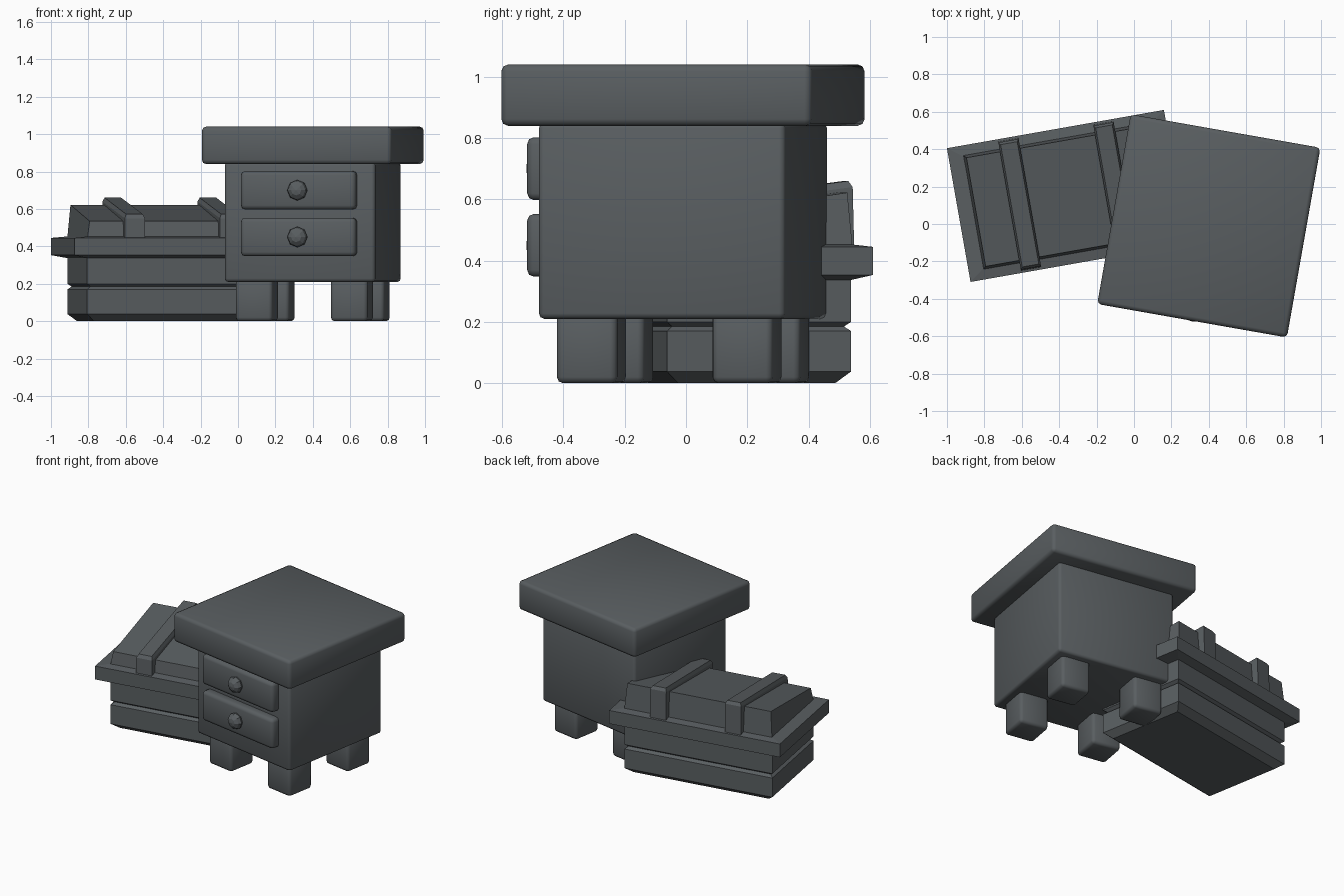
import bpy, bmesh, math
from mathutils import Matrix

cube = bpy.data.objects.get("Cube")
if cube:
    bpy.data.objects.remove(cube, do_unlink=True)

grey = bpy.data.materials.new("slate_grey")
grey.use_nodes = True
colour = (0.10, 0.112, 0.119, 1)
grey.diffuse_color = colour
grey.node_tree.nodes["Principled BSDF"].inputs["Base Color"].default_value = colour

# Each piece of furniture has its own turned frame
DESK = Matrix.Translation((0.4, -0.01, 0)) @ Matrix.Rotation(math.radians(-10), 4, 'Z')
CHEST = Matrix.Translation((-0.357, 0.15, 0)) @ Matrix.Rotation(math.radians(10), 4, 'Z')


def add_object(name, bm, frame):
    bmesh.ops.recalc_face_normals(bm, faces=bm.faces)
    mesh = bpy.data.meshes.new(name)
    bm.to_mesh(mesh)
    bm.free()
    mesh.materials.append(grey)
    obj = bpy.data.objects.new(name, mesh)
    bpy.context.collection.objects.link(obj)
    obj.matrix_world = frame
    return obj


def smooth(obj, angle):
    bpy.ops.object.select_all(action='DESELECT')
    obj.select_set(True)
    bpy.context.view_layer.objects.active = obj
    bpy.ops.object.shade_smooth_by_angle(angle=math.radians(angle))


def box(name, frame, centre, size, bevel):
    bm = bmesh.new()
    bmesh.ops.create_cube(bm, size=1)
    bmesh.ops.scale(bm, vec=size, verts=bm.verts)
    bmesh.ops.translate(bm, vec=centre, verts=bm.verts)
    bmesh.ops.bevel(bm, geom=bm.edges[:], offset=bevel, segments=2,
                    profile=0.5, affect='EDGES')
    obj = add_object(name, bm, frame)
    smooth(obj, 50)
    return obj


def loft(name, frame, levels, x=0):
    """Stack rectangles: (half length, half depth, front z, back z)."""
    bm = bmesh.new()
    rings = []
    for a, b, front, back in levels:
        rings.append([bm.verts.new(p) for p in (
            (x - a, -b, front), (x + a, -b, front), (x + a, b, back), (x - a, b, back))])
    for low, high in zip(rings, rings[1:]):
        for i in range(4):
            j = (i + 1) % 4
            bm.faces.new((low[i], low[j], high[j], high[i]))
    bm.faces.new(rings[0][::-1])
    bm.faces.new(rings[-1])
    return add_object(name, bm, frame)


# Bedside table: top, cabinet and legs
box("table_top", DESK, (0, 0, 0.94), (1.03, 1.03, 0.2), 0.022)
box("cabinet", DESK, (0, 0, 0.53), (0.817, 0.817, 0.64), 0.018)
for side, sx in (("right", -1), ("left", 1)):
    for end, sy in (("front", -1), ("back", 1)):
        box(f"{end}_{side}_leg", DESK, (sx * 0.258, sy * 0.258, 0.115),
            (0.2, 0.2, 0.23), 0.02)

# Drawers with faceted knobs
for label, z in (("upper", 0.7), ("lower", 0.45)):
    box(f"{label}_drawer", DESK, (0, -0.425, z), (0.625, 0.08, 0.205), 0.022)
    bm = bmesh.new()
    bmesh.ops.create_uvsphere(bm, u_segments=8, v_segments=6, radius=0.055)
    bmesh.ops.scale(bm, vec=(1, 1, 0.75), verts=bm.verts)
    bmesh.ops.rotate(bm, matrix=Matrix.Rotation(math.pi / 2, 3, 'X'), verts=bm.verts)
    bmesh.ops.translate(bm, vec=(0, -0.478, z), verts=bm.verts)
    add_object(f"{label}_knob", bm, DESK)

# Chest of two planks with a groove between them
L, W = 0.51, 0.305
steps = [(0, 0.045), (0.038, 0), (0.17, 0), (0.185, 0.02), (0.2, 0), (0.36, 0)]
loft("chest_body", CHEST, [(L - i, W - i, z, z) for z, i in steps])
loft("chest_rim", CHEST, [(L, W, 0.337, 0.337), (0.589, 0.363, 0.353, 0.353),
                          (0.589, 0.363, 0.445, 0.445), (L, W, 0.453, 0.453)])

# Sloping lid and its two bands
loft("chest_lid", CHEST, [(L, W + 0.005, 0.44, 0.44), (L - 0.015, W - 0.01, 0.535, 0.622)])
for label, x in (("right", -0.258), ("left", 0.258)):
    loft(f"{label}_band", CHEST, [(0.055, 0.35, 0.44, 0.44),
                                  (0.055, 0.345, 0.55, 0.64),
                                  (0.045, 0.332, 0.572, 0.66)], x)
